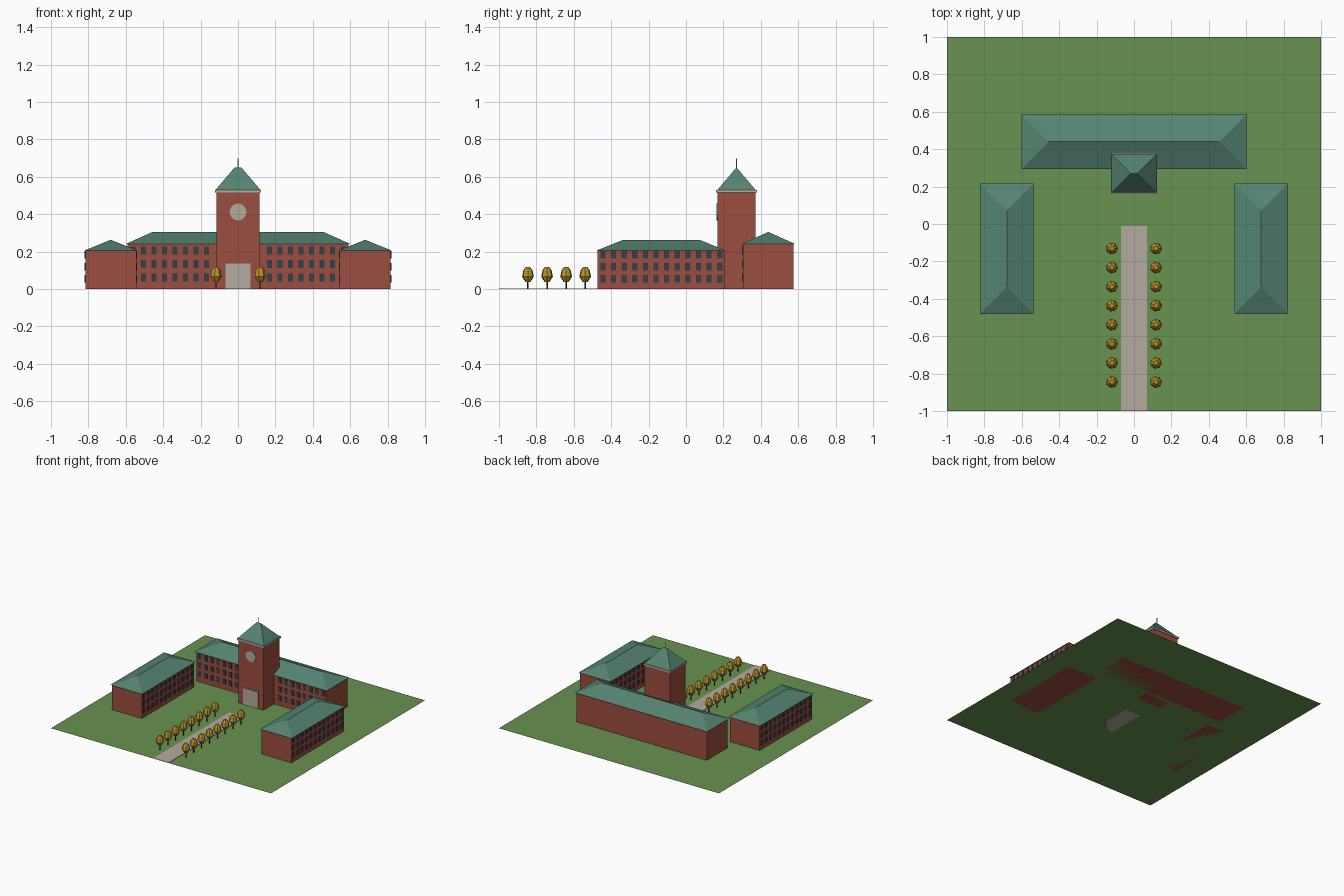
import bpy, bmesh, math
from mathutils import Matrix, Vector

old = bpy.data.objects.get("Cube")
if old:
    bpy.data.objects.remove(old, do_unlink=True)


def material(name, rgb):
    m = bpy.data.materials.new(name)
    m.use_nodes = True
    m.diffuse_color = (*rgb, 1)
    m.node_tree.nodes["Principled BSDF"].inputs["Base Color"].default_value = (*rgb, 1)
    return m


GRASS = material("grass_green", (0.14, 0.29, 0.08))
BRICK = material("brick_red", (0.33, 0.075, 0.05))
COPPER = material("copper_green", (0.09, 0.23, 0.165))
STONE = material("pale_stone", (0.45, 0.41, 0.35))
GLASS = material("dark_glass", (0.035, 0.05, 0.065))
GOLD = material("autumn_gold", (0.5, 0.3, 0.025))
BARK = material("dark_bark", (0.04, 0.025, 0.015))


def finish(name, bm, mat):
    bmesh.ops.recalc_face_normals(bm, faces=bm.faces)
    mesh = bpy.data.meshes.new(name)
    bm.to_mesh(mesh)
    bm.free()
    mesh.materials.append(mat)
    ob = bpy.data.objects.new(name, mesh)
    bpy.context.scene.collection.objects.link(ob)
    return ob


def add_box(bm, centre, size):
    bmesh.ops.create_cube(bm, size=1, matrix=Matrix.Translation(centre) @ Matrix.Diagonal((*size, 1)))


def box(name, mat, x, y, half_x, half_y, z0, z1):
    bm = bmesh.new()
    add_box(bm, (x, y, (z0 + z1) / 2), (2 * half_x, 2 * half_y, z1 - z0))
    return finish(name, bm, mat)


def hip_roof(name, x, y, half_x, half_y, z0, z1):
    """Hipped roof whose ridge runs along the longer side."""
    bm = bmesh.new()
    base = [bm.verts.new((x + sx * half_x, y + sy * half_y, z0))
            for sx, sy in ((-1, -1), (1, -1), (1, 1), (-1, 1))]
    inset = min(half_x, half_y)
    rx, ry = half_x - inset, half_y - inset
    a = bm.verts.new((x - rx, y - ry, z1))
    b = bm.verts.new((x + rx, y + ry, z1))
    bm.faces.new(base)
    top = (a, b, b, a) if rx > ry else (a, a, b, b)
    for i in range(4):
        j = (i + 1) % 4
        corners = [base[i], base[j], top[j]]
        if top[i] is not top[j]:
            corners.append(top[i])
        bm.faces.new(corners)
    return finish(name, bm, COPPER)


def windows(name, points, size):
    bm = bmesh.new()
    for p in points:
        add_box(bm, p, size)
    return finish(name, bm, GLASS)


# Lawn and path
bm = bmesh.new()
bmesh.ops.create_grid(bm, x_segments=1, y_segments=1, size=1)
lawn = finish("lawn", bm, GRASS)
box("path", STONE, 0, -0.506, 0.07, 0.494, 0, 0.003)

# Main hall, windows on the front only
HALL_Y, HALL_D, HALL_W = 0.44, 0.136, 0.592
box("main_hall_walls", BRICK, 0, HALL_Y, HALL_W, HALL_D, 0, 0.24)
hip_roof("main_hall_roof", 0, HALL_Y, HALL_W + 0.01, HALL_D + 0.009, 0.24, 0.305)
windows("main_hall_windows",
        [(i * 0.0562, HALL_Y - HALL_D, z) for i in range(-10, 11) if abs(i) > 2
         for z in (0.062, 0.134, 0.206)], (0.028, 0.009, 0.042))

# Two side wings, windows on both long sides
WING_Y, WING_D, WING_W = -0.132, 0.34, 0.136
for side, label in ((1, "left"), (-1, "right")):
    cx = side * 0.68
    box(label + "_wing_walls", BRICK, cx, WING_Y, WING_W, WING_D, 0, 0.205)
    hip_roof(label + "_wing_roof", cx, WING_Y, WING_W + 0.008, WING_D + 0.008, 0.205, 0.263)
    windows(label + "_wing_windows",
            [(cx + s * WING_W, WING_Y + (i - 5.5) * 0.0567, z) for s in (-1, 1)
             for i in range(12) for z in (0.056, 0.119, 0.182)], (0.009, 0.028, 0.04))

# Clock tower
TOWER_Y, TOWER_D = 0.27, 0.102
box("tower_walls", BRICK, 0, TOWER_Y, 0.115, TOWER_D, 0, 0.515)
box("tower_cornice", STONE, 0, TOWER_Y, 0.124, TOWER_D + 0.007, 0.515, 0.53)
hip_roof("tower_roof", 0, TOWER_Y, 0.12, TOWER_D, 0.53, 0.65)
box("spire", STONE, 0, TOWER_Y, 0.002, 0.002, 0.64, 0.697)
box("door", STONE, 0, TOWER_Y - TOWER_D, 0.067, 0.005, 0, 0.137)
bm = bmesh.new()
bmesh.ops.create_cone(bm, cap_ends=True, segments=20, radius1=0.045, radius2=0.045, depth=0.01,
                      matrix=Matrix.Translation((0, TOWER_Y - TOWER_D, 0.412))
                      @ Matrix.Rotation(math.pi / 2, 4, 'X'))
finish("clock_face", bm, STONE)


# Trees: faceted crowns on thin trunks, sharing two meshes
def crown_mesh():
    profile = [(0.014, 0.038), (0.032, 0.066), (0.025, 0.1), (0.012, 0.117)]
    bm = bmesh.new()
    rings = [[bm.verts.new((r * math.cos(k * math.tau / 7), r * math.sin(k * math.tau / 7), z))
              for k in range(7)] for r, z in profile]
    for low, high in zip(rings, rings[1:]):
        for k in range(7):
            n = (k + 1) % 7
            bm.faces.new((low[k], low[n], high[n], high[k]))
    bm.faces.new(rings[0])
    bm.faces.new(rings[-1])
    return finish("tree_crown", bm, GOLD)


bm = bmesh.new()
bmesh.ops.create_cone(bm, cap_ends=True, segments=6, radius1=0.004, radius2=0.004, depth=0.045,
                      matrix=Matrix.Translation((0, 0, 0.0225)))
parts = [crown_mesh(), finish("tree_trunk", bm, BARK)]
spots = [Vector((s * 0.118, -0.131 - i * 0.102, 0)) for s in (-1, 1) for i in range(8)]
for part in parts:
    part.location = spots[0]
    for spot in spots[1:]:
        twin = part.copy()
        twin.location = spot
        bpy.context.scene.collection.objects.link(twin)
